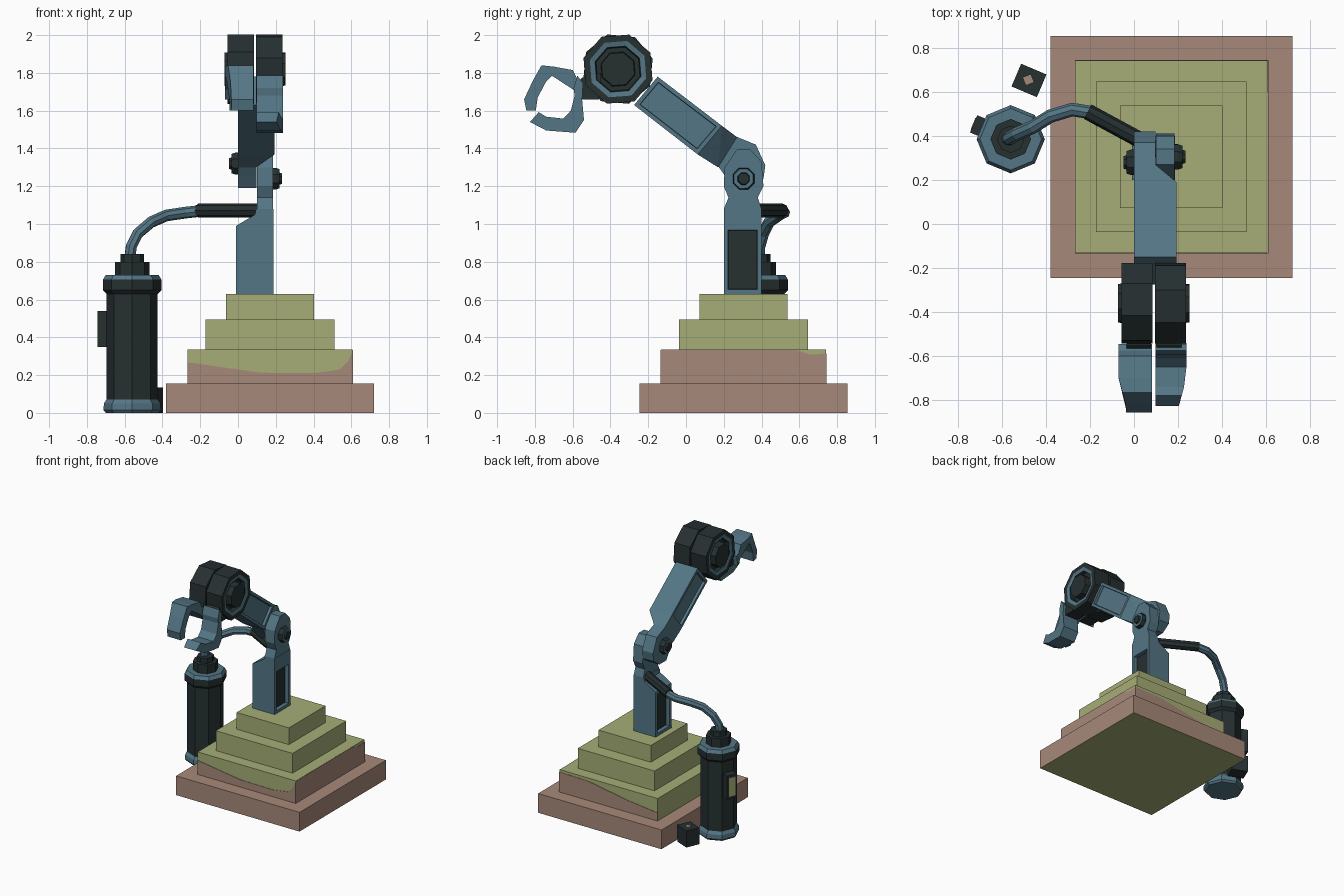
import bpy, bmesh, math
from mathutils import Vector, Matrix

if "Cube" in bpy.data.objects:
    bpy.data.objects.remove(bpy.data.objects["Cube"])


def material(name, rgb):
    m = bpy.data.materials.new(name)
    m.diffuse_color = (*rgb, 1)
    m.use_nodes = True
    m.node_tree.nodes["Principled BSDF"].inputs["Base Color"].default_value = m.diffuse_color
    return m


DARK = material("dark iron", (0.019, 0.029, 0.030))
BLUE = material("steel blue", (0.088, 0.180, 0.235))
GREEN = material("moss green", (0.38, 0.42, 0.18))
BROWN = material("clay brown", (0.39, 0.25, 0.195))


def finish(name, bm, mats):
    bmesh.ops.recalc_face_normals(bm, faces=bm.faces)
    me = bpy.data.meshes.new(name)
    bm.to_mesh(me)
    bm.free()
    for m in mats:
        me.materials.append(m)
    ob = bpy.data.objects.new(name, me)
    bpy.context.collection.objects.link(ob)
    return ob


def prism(name, pts, a, b, mat, axis="x", recess=None, tip=None):
    """Extrude a profile along x (y,z points) or y (x,z points).
    recess = (border, depth, material) on both x faces;
    tip(y, z, x) may shift x to taper the part."""
    bm = bmesh.new()
    rings = []
    for d in (a, b):
        ring = []
        for u, v in pts:
            if axis == "x":
                ring.append(bm.verts.new((tip(u, v, d) if tip else d, u, v)))
            else:
                ring.append(bm.verts.new((u, d, v)))
        rings.append(ring)
    n = len(pts)
    bm.faces.new(rings[0])
    bm.faces.new(rings[1])
    for i in range(n):
        j = (i + 1) % n
        bm.faces.new((rings[0][i], rings[0][j], rings[1][j], rings[1][i]))
    mats = [mat]
    bmesh.ops.recalc_face_normals(bm, faces=bm.faces)
    if recess:
        border, depth, m = recess
        mats.append(m)
        bm.normal_update()
        for f in [f for f in bm.faces if abs(f.normal.x) > 0.99 and f.calc_area() > 0.03]:
            bmesh.ops.inset_individual(bm, faces=[f], thickness=border)
            bmesh.ops.inset_individual(bm, faces=[f], thickness=0.003, depth=-depth)
            f.material_index = 1
    return finish(name, bm, mats)


def box(name, center, size, mat, turn=0):
    bm = bmesh.new()
    bmesh.ops.create_cube(bm, size=1)
    bm.transform(Matrix.Translation(center) @ Matrix.Rotation(turn, 4, "Z") @ Matrix.Diagonal((*size, 1)))
    return finish(name, bm, [mat])


def lathe(name, origin, profile, mats, n=8, phase=0, direction=(0, 0, 1)):
    """Turn (radius, height, material index) rings around a direction."""
    bm = bmesh.new()
    q = Vector((0, 0, 1)).rotation_difference(Vector(direction)).to_matrix()
    rings = []
    for r, h, _ in profile:
        rings.append([bm.verts.new(Vector(origin) + q @ Vector((
            r * math.cos(phase + math.tau * i / n), r * math.sin(phase + math.tau * i / n), h)))
            for i in range(n)])
    bm.faces.new(rings[0]).material_index = profile[0][2]
    bm.faces.new(rings[-1]).material_index = profile[-1][2]
    for k in range(len(rings) - 1):
        for i in range(n):
            j = (i + 1) % n
            f = bm.faces.new((rings[k][i], rings[k][j], rings[k + 1][j], rings[k + 1][i]))
            f.material_index = profile[k][2]
    return finish(name, bm, mats)


def tube(name, pts, radius, mat):
    cu = bpy.data.curves.new(name, "CURVE")
    cu.dimensions = "3D"
    cu.bevel_depth = radius
    cu.bevel_resolution = 2
    cu.use_fill_caps = True
    sp = cu.splines.new("POLY")
    sp.points.add(len(pts) - 1)
    for p, c in zip(sp.points, pts):
        p.co = (*c, 1)
    sp.use_smooth = False
    cu.materials.append(mat)
    ob = bpy.data.objects.new(name, cu)
    bpy.context.collection.objects.link(ob)


# Stepped pedestal
CX, CY = 0.17, 0.305
for i, (half, z0, z1, mat) in enumerate([(0.55, 0, 0.155, BROWN), (0.437, 0.155, 0.335, GREEN),
                                         (0.342, 0.335, 0.495, GREEN), (0.233, 0.495, 0.63, GREEN)]):
    ob = box(f"pedestal_step_{i + 1}", (CX, CY, (z0 + z1) / 2), (2 * half, 2 * half, z1 - z0), mat)
    if i == 0:  # mossy underside
        ob.data.materials.append(GREEN)
        for p in ob.data.polygons:
            p.material_index = int(p.normal.z < -0.9)

# Bare clay patches with a wavy edge on the second step
prism("clay_patch_front", [(-0.267, 0.155), (0.609, 0.155), (0.609, 0.325), (0.58, 0.27), (0.54, 0.23),
      (0.4, 0.21), (0.12, 0.213), (0, 0.23), (-0.267, 0.268)], -0.135, -0.130, BROWN, "y")
prism("clay_patch_right", [(-0.134, 0.155), (0.744, 0.155), (0.744, 0.315), (0.66, 0.308), (0.58, 0.334),
      (-0.134, 0.334)], 0.605, 0.610, BROWN)
prism("clay_patch_back", [(-0.267, 0.155), (0.609, 0.155), (0.609, 0.315), (0.35, 0.31), (0.0, 0.25),
      (-0.267, 0.22)], 0.740, 0.745, BROWN, "y")

# Column with recessed side panels, shoulder and hinge lug
prism("column", [(0.2, 0.63), (0.4, 0.63), (0.4, 0.99), (0.2, 0.99)], -0.01, 0.187, BLUE,
      recess=(0.032, 0.03, DARK))
prism("column_shoulder", [(-0.01, 0.99), (0.187, 0.99), (0.187, 1.08), (0.095, 1.08), (0.09, 1.05)],
      0.2, 0.4, BLUE, "y")
prism("column_lug", [(0.2, 1.08), (0.225, 1.14), (0.2, 1.2), (0.205, 1.3), (0.27, 1.395), (0.34, 1.395),
      (0.4, 1.33), (0.41, 1.2), (0.38, 1.14), (0.4, 1.08)], 0.1, 0.185, BLUE)

# Upper arm, its taper and hinge lug
end = [(0.19, 1.52), (0.062, 1.368)]
prism("upper_arm", [(-0.275, 1.63), (-0.15, 1.78)] + end, 0.0, 0.193, BLUE, recess=(0.03, 0.02, BLUE))
bm = bmesh.new()
for y, z in end:
    for x in (0.0, 0.193):
        bm.verts.new((x, y, z))
for y, z in [(0.27, 1.46), (0.17, 1.30)]:
    for x in (0.0, 0.097):
        bm.verts.new((x, y, z))
bmesh.ops.convex_hull(bm, input=bm.verts)
finish("arm_taper", bm, [BLUE])
prism("arm_lug", [(0.16, 1.32), (0.21, 1.25), (0.25, 1.19), (0.34, 1.19), (0.41, 1.24), (0.42, 1.31),
      (0.37, 1.42), (0.26, 1.465), (0.2, 1.48)], 0.0, 0.097, BLUE)

# Hinge bolts on both sides
for side, o, d in (("right", (0.18, 0.305, 1.24), 1), ("left", (0.005, 0.28, 1.32), -1)):
    lathe(f"hinge_bolt_{side}", o, [(0.062, 0, 0), (0.062, 0.02, 0), (0.055, 0.04, 1), (0.035, 0.04, 0),
          (0.03, 0.053, 0)], [DARK, BLUE], 8, 0.4, (d, 0, 0))

# Two-part wrist drum with ringed ends
for side, d in (("right", 1), ("left", -1)):
    lathe(f"wrist_drum_{side}", (0.09, -0.36, 1.82),
          [(0.17, 0.005, 0), (0.192, 0.005, 0), (0.192, 0.146, 0), (0.157, 0.146, 1), (0.128, 0.14, 0),
           (0.122, 0.11, 0), (0.096, 0.11, 0), (0.092, 0.162, 0)],
          [DARK, BLUE], 8, math.radians(28) if d < 0 else math.radians(-28 + 10), (d, 0, 0))
    a, b = sorted((0.09 + d * 0.012, 0.09 + d * 0.125))
    prism(f"wrist_mount_{side}", [(-0.45, 1.80), (-0.55, 1.775), (-0.575, 1.75), (-0.55, 1.66),
          (-0.46, 1.66)], a, b, DARK)

# Claw fingers, narrowing towards the tips
upper = [(-0.545, 1.745), (-0.575, 1.765), (-0.60, 1.815), (-0.70, 1.833), (-0.765, 1.84), (-0.81, 1.76),
         (-0.857, 1.66), (-0.845, 1.60), (-0.795, 1.60), (-0.785, 1.67), (-0.74, 1.755), (-0.71, 1.785),
         (-0.595, 1.71), (-0.56, 1.66)]
lower = [(-0.545, 1.745), (-0.575, 1.785), (-0.595, 1.72), (-0.59, 1.68), (-0.61, 1.60), (-0.65, 1.558),
         (-0.74, 1.568), (-0.78, 1.592), (-0.826, 1.54), (-0.74, 1.495), (-0.585, 1.483), (-0.54, 1.55),
         (-0.55, 1.66)]


def taper(y, z, x):
    t = min(1, max(0, (-0.7 - y) / 0.13))
    return x + 0.035 * t * (1 if x < -0.05 else -1 if x > 0.2 else 0)


prism("claw_upper_finger", upper, -0.07, 0.082, BLUE, tip=taper)
prism("claw_lower_finger", lower, 0.097, 0.238, BLUE, tip=taper)

# Pressure canister
CAN = (-0.56, 0.385, 0)
lathe("canister", CAN, [(0.14, 0, 1), (0.152, 0.015, 1), (0.15, 0.05, 1), (0.135, 0.072, 0),
      (0.135, 0.63, 0), (0.155, 0.65, 0), (0.155, 0.705, 1), (0.14, 0.73, 1), (0.092, 0.73, 0),
      (0.092, 0.80, 0), (0.062, 0.80, 0), (0.062, 0.84, 0)], [DARK, BLUE], 8, 0)
tilt = math.radians(-22.5)
out = Vector((-math.cos(tilt), -math.sin(tilt), 0))
box("canister_gauge", Vector(CAN) + out * 0.145 + Vector((0, 0, 0.445)), (0.075, 0.085, 0.19), DARK, tilt)
box("gauge_window", Vector(CAN) + out * 0.183 + Vector((0, 0, 0.445)), (0.005, 0.055, 0.15), GREEN, tilt)

# Hose from canister to column
tube("hose", [(-0.575, 0.385, 0.80), (-0.565, 0.39, 0.88), (-0.53, 0.41, 0.95), (-0.46, 0.44, 1.01),
     (-0.38, 0.49, 1.045), (-0.28, 0.52, 1.06), (-0.19, 0.505, 1.07)], 0.031, BLUE)
tube("hose_sleeve", [(-0.21, 0.51, 1.072), (0.03, 0.38, 1.072), (0.12, 0.33, 1.072)], 0.037, DARK)

# Small loose block with a clay diamond on top
turn = math.radians(-23)
box("loose_block", (-0.477, 0.652, 0.067), (0.125, 0.112, 0.134), DARK, turn)
box("block_diamond", (-0.48, 0.655, 0.136), (0.036, 0.036, 0.006), BROWN, turn + math.pi / 4)
